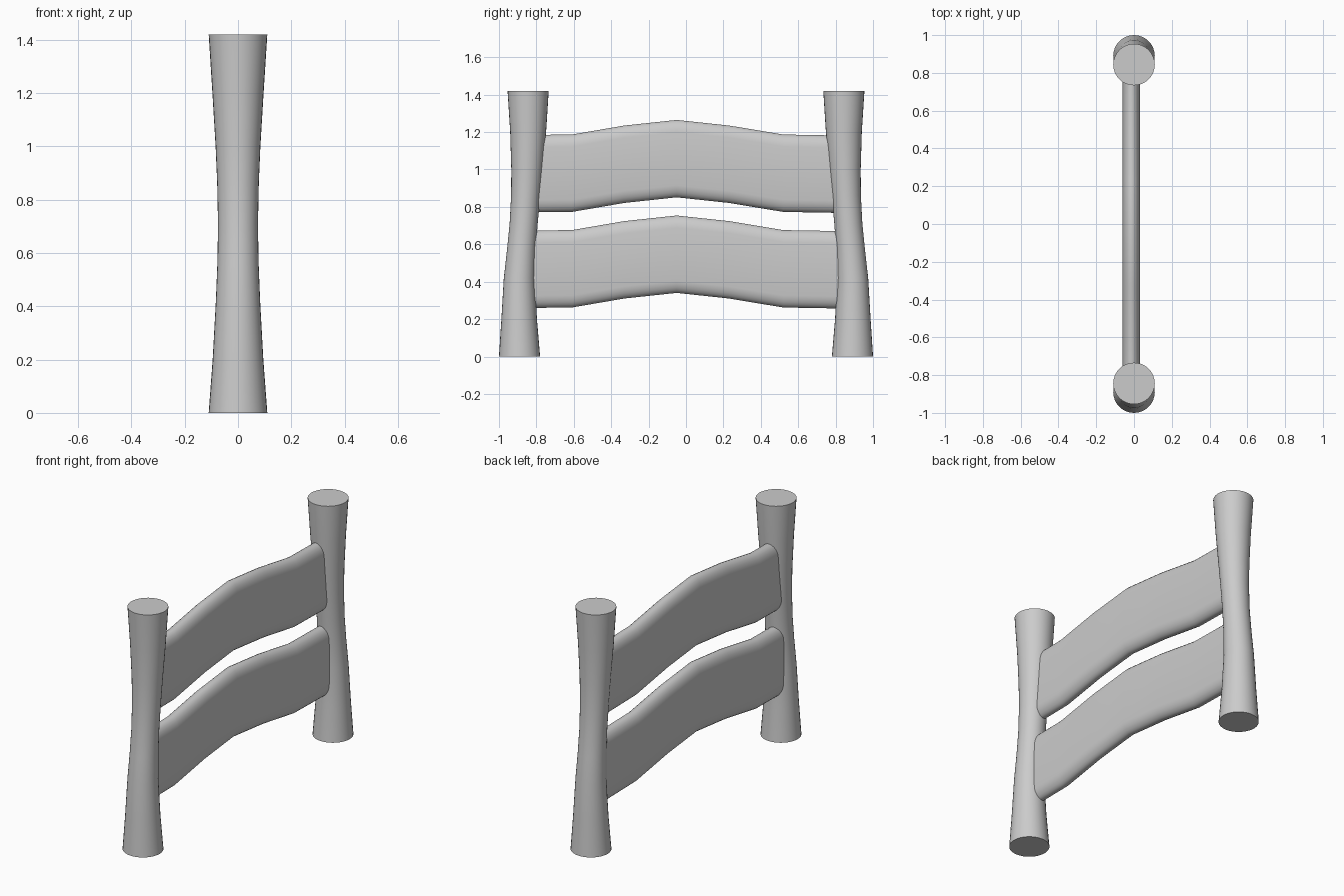
import bpy, bmesh, math

if "Cube" in bpy.data.objects:
    bpy.data.objects.remove(bpy.data.objects["Cube"])


def loft(name, rings):
    """Skin a list of equally sized rings and cap both ends."""
    bm = bmesh.new()
    loops = [[bm.verts.new(p) for p in ring] for ring in rings]
    n = len(loops[0])
    for a, b in zip(loops, loops[1:]):
        for i in range(n):
            j = (i + 1) % n
            bm.faces.new((a[i], a[j], b[j], b[i]))
    bm.faces.new(loops[0][::-1])
    bm.faces.new(loops[-1])
    bmesh.ops.recalc_face_normals(bm, faces=bm.faces[:])
    mesh = bpy.data.meshes.new(name)
    bm.to_mesh(mesh)
    bm.free()
    ob = bpy.data.objects.new(name, mesh)
    bpy.context.collection.objects.link(ob)
    bpy.ops.object.select_all(action='DESELECT')
    ob.select_set(True)
    bpy.context.view_layer.objects.active = ob
    bpy.ops.object.shade_smooth_by_angle(angle=math.radians(40))
    return ob


# Bowed, waisted posts: (height, centre offset in y, radius)
POST = [(0, .89, .11), (.2, .892, .095), (.42, .891, .083), (.57, .88, .077),
        (.71, .868, .075), (.86, .857, .078), (1.0, .85, .084),
        (1.2, .844, .096), (1.42, .844, .11)]
SIDES = 32
for name, side in (("left_post", -1), ("right_post", 1)):
    loft(name, [[(r * math.cos(2 * math.pi * i / SIDES),
                  side * y + r * math.sin(2 * math.pi * i / SIDES), z)
                 for i in range(SIDES)] for z, y, r in POST])

# Slat cross-section: flat faces with rounded upper and lower edges
THICK, HALF, ROUND, MID_X = .046, .2075, .075, -.014
section = []
for i in range(24):
    a = 2 * math.pi * (i + .5) / 24
    shift = math.copysign(HALF - ROUND, math.sin(a))
    section.append((MID_X + THICK * math.cos(a), shift + ROUND * math.sin(a)))

# Arched slats: (y, rise), ends buried in the posts
ARCH = [(-.9, -.003), (-.61, 0), (-.33, .048), (-.05, .078),
        (.23, .048), (.52, 0), (.86, -.006)]
for name, base in (("lower_slat", .469), ("upper_slat", .98)):
    loft(name, [[(x, y, base + rise + z) for x, z in section] for y, rise in ARCH])
